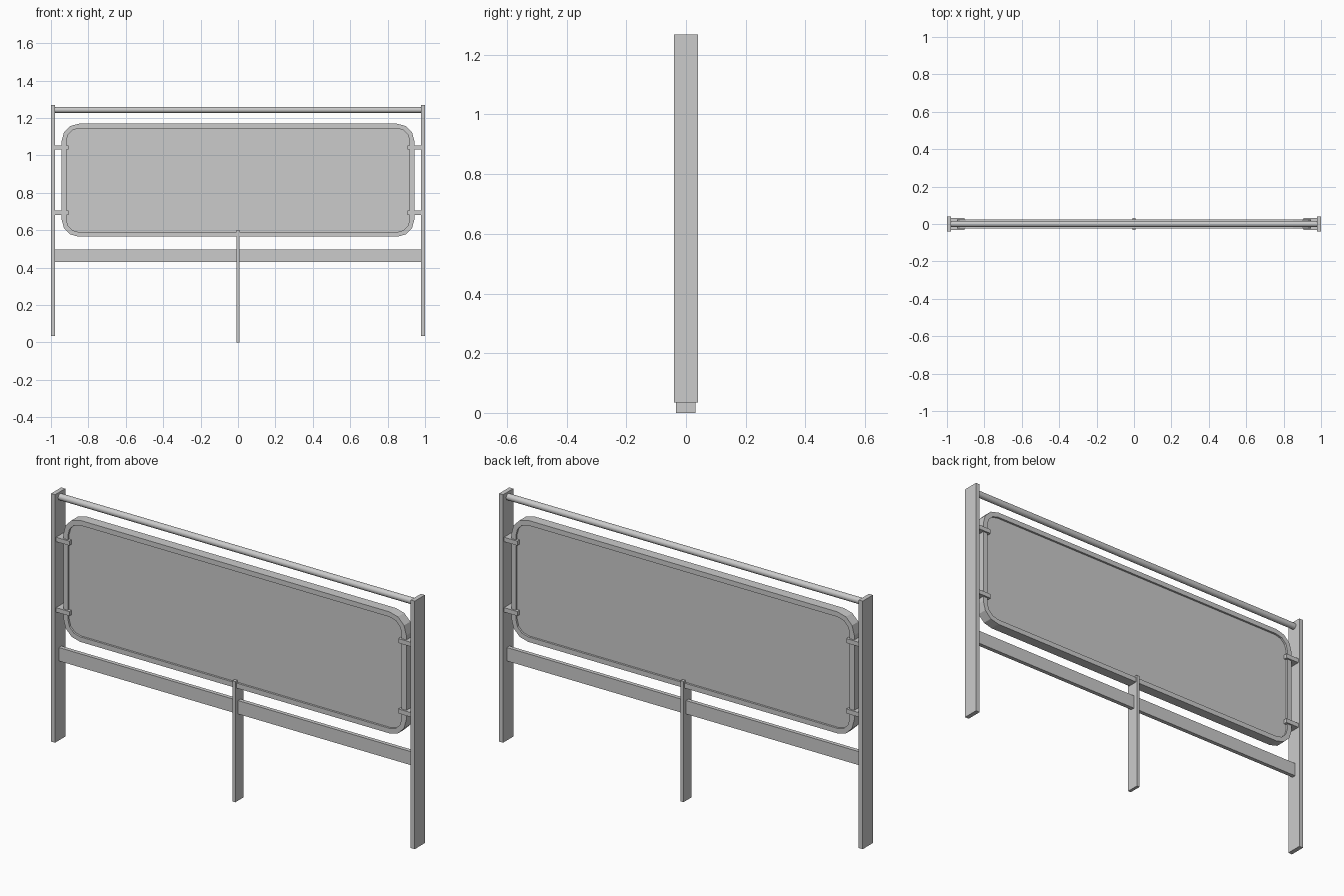
import bpy
import bmesh
import math

old = bpy.data.objects.get("Cube")
if old:
    bpy.data.objects.remove(old, do_unlink=True)

grey = bpy.data.materials.new("plain grey")
grey.use_nodes = True
COLOUR = (0.6, 0.6, 0.6, 1)
grey.diffuse_color = COLOUR
grey.node_tree.nodes["Principled BSDF"].inputs["Base Color"].default_value = COLOUR


def finish(name, bm):
    """Turn a bmesh into a named grey object."""
    bmesh.ops.recalc_face_normals(bm, faces=bm.faces)
    mesh = bpy.data.meshes.new(name)
    bm.to_mesh(mesh)
    bm.free()
    mesh.materials.append(grey)
    obj = bpy.data.objects.new(name, mesh)
    bpy.context.collection.objects.link(obj)
    return obj


def box(name, x, y, z):
    """Box between the given (low, high) pairs."""
    bm = bmesh.new()
    bmesh.ops.create_cube(bm, size=1)
    for v in bm.verts:
        v.co = [pair[0] if c < 0 else pair[1] for c, pair in zip(v.co, (x, y, z))]
    return finish(name, bm)


def rounded_outline(half_x, half_z, radius, steps=3):
    """Rectangle with faceted round corners, as (x, z) points."""
    points = []
    for corner, (sx, sz) in enumerate(((1, 1), (-1, 1), (-1, -1), (1, -1))):
        for i in range(steps + 1):
            a = math.pi / 2 * (corner + i / steps)
            points.append((sx * (half_x - radius) + radius * math.cos(a),
                           sz * (half_z - radius) + radius * math.sin(a)))
    return points


def sign_panel(name, centre_z, half_y, recess):
    """Rounded board with a raised rim on both faces."""
    outer = rounded_outline(0.943, 0.302, 0.092)
    inner = rounded_outline(0.918, 0.277, 0.067)
    bm = bmesh.new()
    rings = [[bm.verts.new((x, y, z + centre_z)) for x, z in line]
             for line, y in ((inner, recess - half_y), (inner, -half_y),
                             (outer, -half_y), (outer, half_y),
                             (inner, half_y), (inner, half_y - recess))]
    count = len(outer)
    for a, b in zip(rings, rings[1:]):
        for i in range(count):
            j = (i + 1) % count
            bm.faces.new((a[i], a[j], b[j], b[i]))
    bm.faces.new(rings[0])
    bm.faces.new(rings[-1])
    return finish(name, bm)


# Uprights and the clamps that hold the board
for side, s in (("left", 1), ("right", -1)):
    box(side + "_post", sorted((s * 0.978, s)), (-0.04, 0.04), (0.035, 1.268))
    for level, z in (("lower", 0.693), ("upper", 1.043)):
        box(f"{side}_{level}_clamp", sorted((s * 0.905, s * 0.98)),
            (-0.033, 0.033), (z - 0.011, z + 0.011))

# Middle support and lower cross rail
box("centre_post", (-0.008, 0.008), (-0.033, 0.031), (0, 0.6))
box("lower_rail", (-0.98, 0.98), (-0.01, 0.01), (0.43, 0.497))

# Board
sign_panel("sign_panel", 0.867, 0.025, 0.01)

# Round handrail along the top
bpy.ops.mesh.primitive_cylinder_add(vertices=16, radius=0.016, depth=1.96,
                                    location=(0, 0, 1.243),
                                    rotation=(0, math.pi / 2, 0))
handrail = bpy.context.object
handrail.name = "handrail"
handrail.data.materials.append(grey)
bpy.ops.object.shade_smooth_by_angle(angle=math.radians(40))
